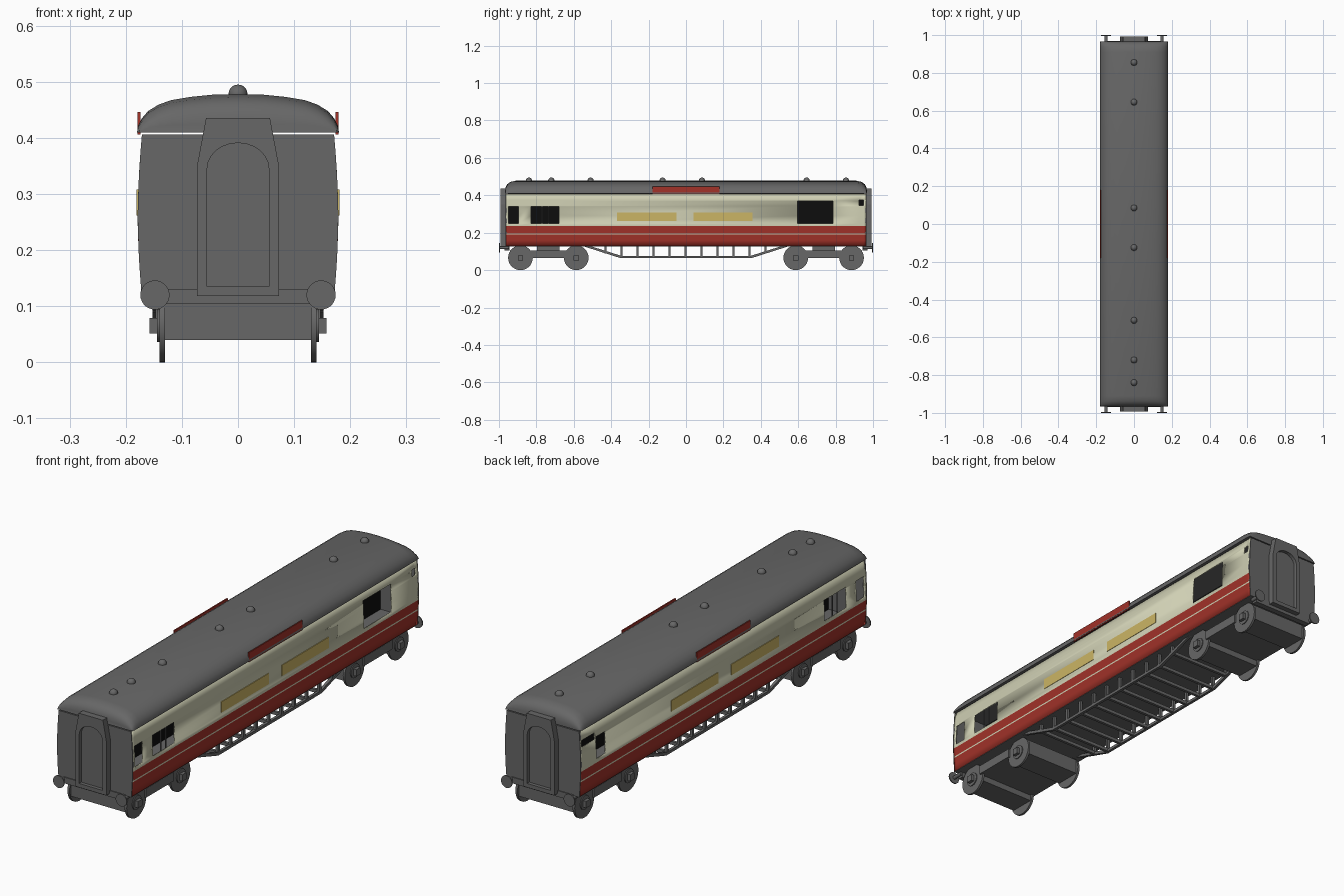
import bpy, bmesh, math
from mathutils import Matrix

if "Cube" in bpy.data.objects:
    bpy.data.objects.remove(bpy.data.objects["Cube"])


def material(name, rgb):
    m = bpy.data.materials.new(name)
    m.diffuse_color = (*rgb, 1)
    m.use_nodes = True
    m.node_tree.nodes["Principled BSDF"].inputs["Base Color"].default_value = m.diffuse_color
    return m


GREY = material("dark grey", (0.135, 0.135, 0.135))
CREAM = material("cream", (0.62, 0.62, 0.45))
RED = material("deep red", (0.36, 0.032, 0.022))
GOLD = material("gold", (0.60, 0.46, 0.13))
BLACK = material("black", (0.004, 0.004, 0.004))


def make(name, bm, *mats, smooth=None):
    bmesh.ops.recalc_face_normals(bm, faces=bm.faces)
    me = bpy.data.meshes.new(name)
    bm.to_mesh(me)
    bm.free()
    for m in mats:
        me.materials.append(m)
    ob = bpy.data.objects.new(name, me)
    bpy.context.collection.objects.link(ob)
    if smooth:
        bpy.ops.object.select_all(action='DESELECT')
        ob.select_set(True)
        bpy.context.view_layer.objects.active = ob
        bpy.ops.object.shade_smooth_by_angle(angle=math.radians(smooth))
    return ob


def box(name, x, y, z, mat):
    bm = bmesh.new()
    m = Matrix.Translation([(a + b) / 2 for a, b in (x, y, z)])
    m = m @ Matrix.Diagonal([b - a for a, b in (x, y, z)] + [1])
    bmesh.ops.create_cube(bm, size=1, matrix=m)
    return make(name, bm, mat)


def cylinder(name, r1, r2, length, loc, axis, mat, seg=28):
    bm = bmesh.new()
    rot = Matrix.Rotation(math.pi / 2, 4, 'Y' if axis == 'X' else 'X')
    bmesh.ops.create_cone(bm, cap_ends=True, segments=seg, radius1=r1, radius2=r2,
                          depth=length, matrix=Matrix.Translation(loc) @ rot)
    return make(name, bm, mat, smooth=40)


def prism(name, pts, a, b, axis, mat):
    """Extrude a closed outline between a and b along X or Y."""
    bm = bmesh.new()
    at = (lambda p, t: (t, p[0], p[1])) if axis == 'X' else (lambda p, t: (p[0], t, p[1]))
    ends = [[bm.verts.new(at(p, t)) for p in pts] for t in (a, b)]
    for loop in ends:
        bm.faces.new(loop)
    n = len(pts)
    for i in range(n):
        j = (i + 1) % n
        bm.faces.new((ends[0][i], ends[0][j], ends[1][j], ends[1][i]))
    return make(name, bm, mat)


# Bulging body cross-section: half-width at height z
def half_width(z):
    return 0.179 - 0.16 * (z - 0.26) ** 2 / 0.6 - 0.002 * abs(z - 0.26) / 0.14


# Window openings: (y0, y1, z0, z1)
COMMON = [(-0.95, -0.895, 0.25, 0.34), (-0.83, -0.68, 0.25, 0.34)]
RIGHT = COMMON + [(0.595, 0.785, 0.25, 0.37), (0.925, 0.95, 0.345, 0.375)]
LEFT = COMMON + [(0.865, 0.955, 0.335, 0.365), (0.795, 0.86, 0.25, 0.345)]


# Side walls, a grid with window cells left open and paint chosen by height
def side_wall(name, s, windows):
    ys = sorted({-0.963, 0.963} | {w for v in windows for w in v[:2]})
    zs = sorted({0.128, 0.16, 0.19, 0.196, 0.235, 0.29, 0.406} | {w for v in windows for w in v[2:]})
    bm = bmesh.new()
    grid = [[bm.verts.new((s * half_width(z), y, z)) for z in zs] for y in ys]
    for i in range(len(ys) - 1):
        for k in range(len(zs) - 1):
            cy, cz = (ys[i] + ys[i + 1]) / 2, (zs[k] + zs[k + 1]) / 2
            if any(a < cy < b and c < cz < d for a, b, c, d in windows):
                continue
            f = bm.faces.new((grid[i][k], grid[i + 1][k], grid[i + 1][k + 1], grid[i][k + 1]))
            f.material_index = 1 if cz < 0.235 and not 0.19 < cz < 0.196 else 0
    ob = make(name, bm, CREAM, RED, smooth=40)
    if ob.data.polygons[0].normal.x * s < 0:
        ob.data.flip_normals()
    mod = ob.modifiers.new("thickness", 'SOLIDIFY')
    mod.thickness = 0.006
    mod.offset = -1


side_wall("right_wall", 1, RIGHT)
side_wall("left_wall", -1, LEFT)

# Interior partition and floor
box("interior_partition", (-0.004, 0.004), (-0.955, 0.955), (0.15, 0.412), BLACK)
box("floor", (-0.172, 0.172), (-0.96, 0.96), (0.126, 0.15), GREY)

# Roof lofted along its length, with domed ends
half = [(0.18, 0.41), (0.178, 0.422), (0.172, 0.434), (0.16, 0.448), (0.142, 0.459),
        (0.12, 0.467), (0.085, 0.473), (0.045, 0.477)]
arch = half + [(0, 0.478)] + [(-x, z) for x, z in reversed(half)]
stations = [(0.967, 0.22, 0.985), (0.964, 0.5, 0.99), (0.955, 0.74, 1), (0.938, 0.91, 1), (0.91, 1, 1)]
stations = [(-y, h, w) for y, h, w in stations] + stations[::-1]
bm = bmesh.new()
rows = [[bm.verts.new((x * w, y, 0.41 + (z - 0.41) * h)) for x, z in arch] for y, h, w in stations]
for r0, r1 in zip(rows, rows[1:]):
    for i in range(len(arch)):
        j = (i + 1) % len(arch)
        bm.faces.new((r0[i], r0[j], r1[j], r1[i]))
bm.faces.new(rows[0])
bm.faces.new(rows[-1])
make("roof", bm, GREY, smooth=35)

# Roof ventilators
for y in (-0.84, -0.72, -0.51, -0.125, 0.085, 0.645, 0.855):
    bm = bmesh.new()
    bmesh.ops.create_uvsphere(bm, u_segments=16, v_segments=10, radius=0.017,
                              matrix=Matrix.Translation((0, y, 0.478)))
    make("roof_ventilator", bm, GREY, smooth=60)

# Painted boards and window bars on both sides
for s in (-1, 1):
    def span(a, b):
        return tuple(sorted((s * a, s * b)))
    box("roof_board", span(0.174, 0.179), (-0.18, 0.18), (0.406, 0.446), RED)
    box("side_panel", span(0.175, 0.1805), (-0.37, -0.05), (0.262, 0.308), GOLD)
    box("side_panel", span(0.175, 0.1805), (0.04, 0.355), (0.262, 0.308), GOLD)
    for y in (-0.77, -0.737):
        box("window_bar", span(0.173, 0.176), (y - 0.002, y + 0.002), (0.25, 0.34), GREY)

# Ends: wall, gangway with arched recess, headstock and buffers
levels = (0.126, 0.16, 0.2, 0.26, 0.32, 0.37, 0.406)
outline = [(half_width(z), z) for z in levels] + [(-half_width(z), z) for z in reversed(levels)]
gang = [(-0.073, 0.118), (0.073, 0.118), (0.073, 0.35), (0.057, 0.435), (-0.057, 0.435), (-0.073, 0.35)]
door = [(-0.055, 0.135), (0.055, 0.135)]
door += [(0.055 * math.cos(a), 0.345 + 0.046 * math.sin(a)) for a in [math.pi * i / 12 for i in range(13)]]
for s in (-1, 1):
    def ends(a, b):
        return tuple(sorted((s * a, s * b)))
    prism("end_wall", outline, *ends(0.957, 0.966), 'Y', GREY)
    g = prism("gangway", gang, *ends(0.96, 0.993), 'Y', GREY)
    cutter = prism("gangway_cutter", door, *ends(0.978, 1.02), 'Y', GREY)
    cutter.hide_render = True
    cutter.hide_viewport = True
    mod = g.modifiers.new("door recess", 'BOOLEAN')
    mod.operation = 'DIFFERENCE'
    mod.solver = 'EXACT'
    mod.object = cutter
    box("headstock", (-0.145, 0.145), ends(0.945, 0.97), (0.104, 0.13), GREY)
    for x in (-0.148, 0.148):
        cylinder("buffer_stem", 0.008, 0.008, 0.05, (x, s * 0.972, 0.12), 'Y', GREY, 12)
        cylinder("buffer_head", 0.026, 0.026, 0.005, (x, s * 0.9975, 0.12), 'Y', GREY)

# Bogies: frame, wheels, axles and axle boxes
for s in (-1, 1):
    c = s * 0.736
    box("bogie_frame", (-0.147, 0.147), (c - 0.095, c + 0.095), (0.066, 0.105), GREY)
    box("bogie_pivot", (-0.07, 0.07), (c - 0.06, c + 0.06), (0.1, 0.13), GREY)
    for y in (c - 0.149, c + 0.149):
        box("bogie_crossbeam", (-0.13, 0.13), (y - 0.055, y + 0.055), (0.04, 0.105), GREY)
        for x in (-1, 1):
            cylinder("wheel", 0.066, 0.066, 0.01, (x * 0.135, y, 0.066), 'X', GREY)
            cylinder("wheel_hub", 0.03, 0.03, 0.004, (x * 0.142, y, 0.066), 'X', GREY, 16)
            box("axle_box", tuple(sorted((x * 0.138, x * 0.158))), (y - 0.014, y + 0.014),
                (0.051, 0.079), GREY)

# Underframe trusses with posts and cross bars
truss = [(-0.53, 0.128), (-0.35, 0.076), (0.35, 0.076), (0.53, 0.128),
         (0.5, 0.128), (0.5, 0.12), (0.345, 0.064), (-0.345, 0.064), (-0.5, 0.12)]
low = [(-0.55, 0.128), (-0.35, 0.064), (0.35, 0.064), (0.55, 0.128),
       (0.51, 0.128), (0.345, 0.076), (-0.345, 0.076), (-0.51, 0.128)]
for s in (-1, 1):
    prism("truss", low, s * 0.14, s * 0.152, 'X', GREY)
for i in range(11):
    y = -0.43 + i * 0.0855
    z = 0.066 if abs(y) < 0.36 else 0.09
    for s in (-1, 1):
        box("truss_post", tuple(sorted((s * 0.14, s * 0.152))), (y - 0.006, y + 0.006), (z, 0.128), GREY)
    box("truss_cross_bar", (-0.145, 0.145), (y - 0.006, y + 0.006), (z, z + 0.014), GREY)
